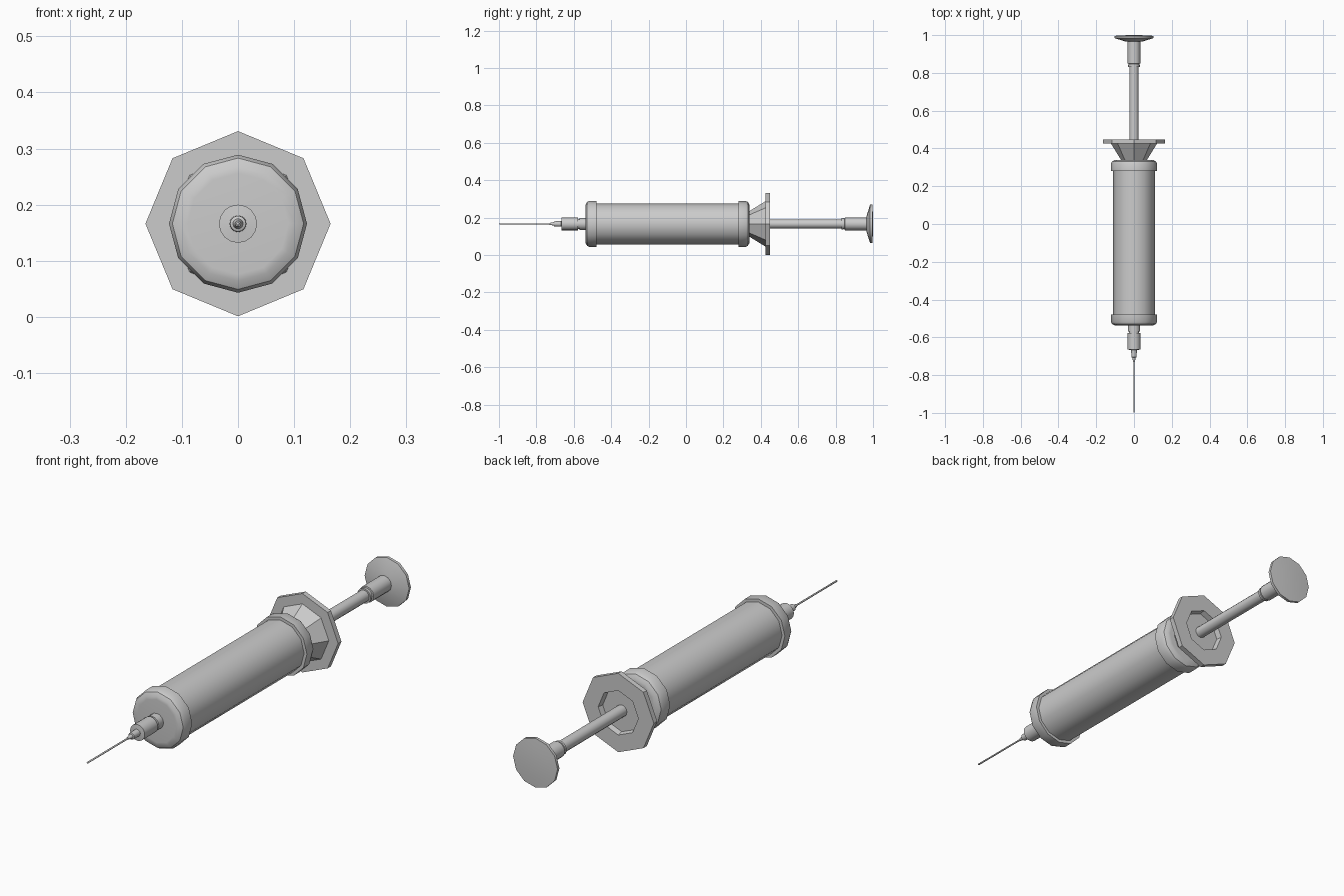
import bpy, bmesh
from math import cos, sin, pi, radians

if "Cube" in bpy.data.objects:
    bpy.data.objects.remove(bpy.data.objects["Cube"])

ZC = 0.166  # height of the long axis


def lathe(name, profile, sides, angle=35):
    """Revolve (y, radius) points around the y axis; radius 0 makes a pole."""
    bm = bmesh.new()
    rings = []
    for y, r in profile:
        if r == 0:
            rings.append([bm.verts.new((0, y, ZC))])
        else:
            rings.append([bm.verts.new((r * cos(2 * pi * i / sides), y,
                                        ZC + r * sin(2 * pi * i / sides)))
                          for i in range(sides)])
    for a, b in zip(rings, rings[1:]):
        for i in range(sides):
            j = (i + 1) % sides
            quad = [a[i % len(a)], a[j % len(a)], b[j % len(b)], b[i % len(b)]]
            bm.faces.new(list(dict.fromkeys(quad)))
    bmesh.ops.recalc_face_normals(bm, faces=bm.faces)
    mesh = bpy.data.meshes.new(name)
    bm.to_mesh(mesh)
    bm.free()
    ob = bpy.data.objects.new(name, mesh)
    bpy.context.collection.objects.link(ob)
    if angle:
        bpy.context.view_layer.objects.active = ob
        ob.select_set(True)
        bpy.ops.object.shade_smooth_by_angle(angle=radians(angle))
        ob.select_set(False)
    return ob


# Barrel
lathe("barrel", [(-0.5, 0), (-0.5, 0.11), (0.3, 0.11), (0.3, 0)], 12)

# Rounded caps at both ends of the barrel
cap = [(0, 0.105), (0, 0.123), (0.038, 0.123), (0.051, 0.117),
       (0.059, 0.102), (0.06, 0.09), (0.06, 0)]
lathe("front_cap", [(-0.478 - y, r) for y, r in cap], 12)
lathe("rear_cap", [(0.28 + y, r) for y, r in cap], 12)

# Flared collar with octagonal finger flange and shallow recess behind
lathe("finger_flange", [(0.33, 0), (0.33, 0.063), (0.426, 0.122), (0.426, 0.165),
                        (0.448, 0.165), (0.448, 0.093), (0.425, 0.088),
                        (0.425, 0)], 8, angle=0)

# Plunger: rod, ring, sleeve and thumb disc
lathe("plunger_rod", [(0.42, 0), (0.42, 0.0245), (0.84, 0.0245), (0.84, 0)], 12)
lathe("plunger_sleeve", [(0.832, 0), (0.832, 0.031), (0.842, 0.031), (0.843, 0.028),
                         (0.848, 0.028), (0.849, 0.034), (0.97, 0.034), (0.97, 0)], 12)
lathe("thumb_disc", [(0.966, 0), (0.966, 0.045), (0.984, 0.103), (0.996, 0.103),
                     (0.999, 0.06), (1.0, 0)], 12)

# Needle hub: neck, main hub, tapering tip
lathe("needle_hub", [(-0.53, 0), (-0.53, 0.032), (-0.569, 0.032), (-0.57, 0.027),
                     (-0.577, 0.027), (-0.578, 0.034), (-0.665, 0.034),
                     (-0.667, 0.015), (-0.705, 0.014), (-0.707, 0.009),
                     (-0.73, 0.005), (-0.73, 0)], 16)

# Needle
lathe("needle", [(-0.72, 0), (-0.72, 0.0035), (-0.995, 0.0035), (-1.0, 0)], 8, angle=50)
